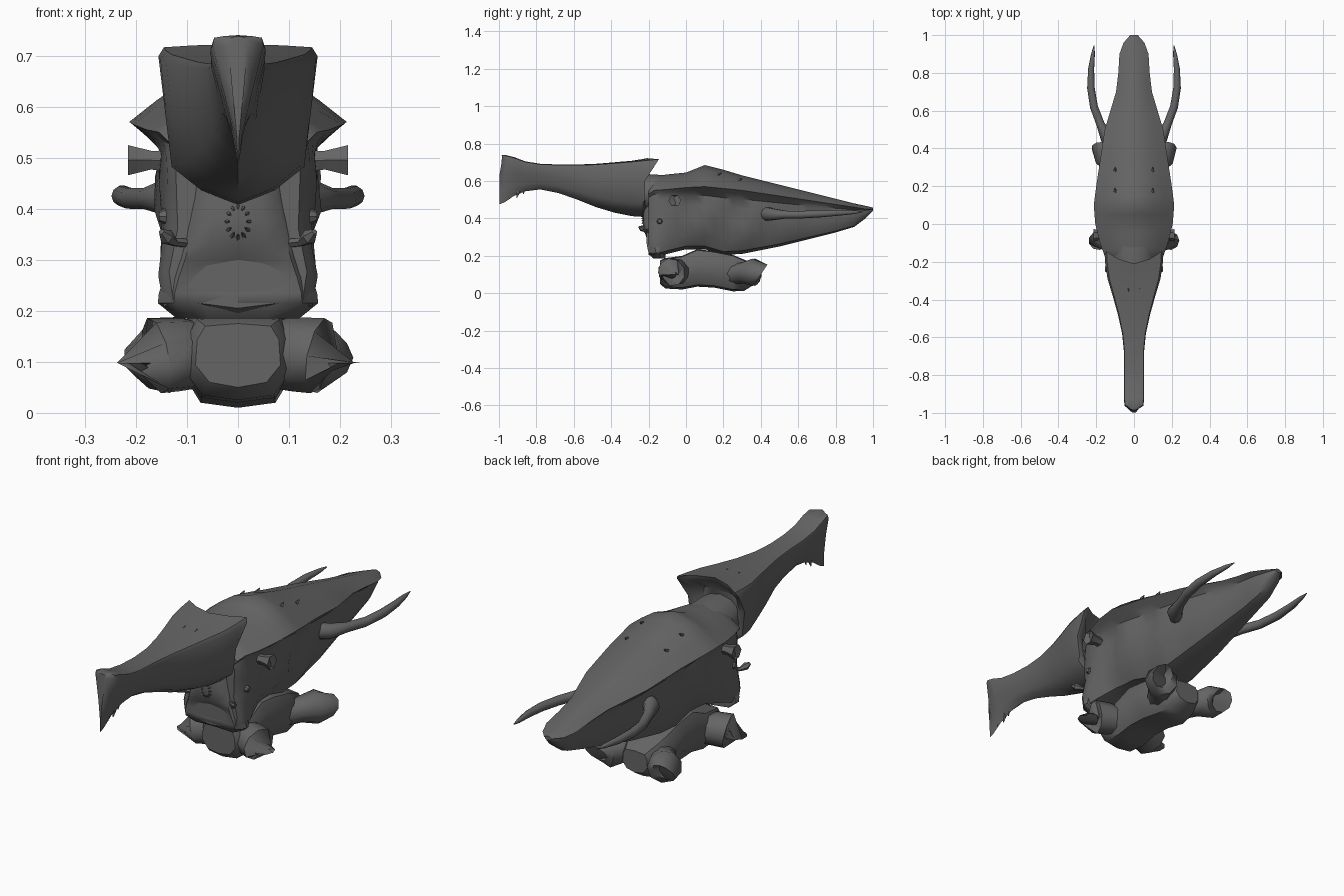
import bpy, bmesh, math
from mathutils import Vector

grey = bpy.data.materials.new("dull grey hide")
grey.diffuse_color = (0.13, 0.13, 0.13, 1)


def finish(bm, name, angle=35):
    bmesh.ops.recalc_face_normals(bm, faces=bm.faces)
    me = bpy.data.meshes.new(name)
    bm.to_mesh(me)
    bm.free()
    ob = bpy.data.objects.new(name, me)
    bpy.context.collection.objects.link(ob)
    me.materials.append(grey)
    bpy.ops.object.select_all(action='DESELECT')
    ob.select_set(True)
    bpy.context.view_layer.objects.active = ob
    bpy.ops.object.shade_smooth_by_angle(angle=math.radians(angle))
    return ob


def skin(bm, rings):
    """Bridge closed rings of points and cap both ends."""
    rows = [[bm.verts.new(p) for p in r] for r in rings]
    n = len(rows[0])
    for a, b in zip(rows, rows[1:]):
        for i in range(n):
            j = (i + 1) % n
            bm.faces.new((a[i], a[j], b[j], b[i]))
    bm.faces.new(rows[0])
    bm.faces.new(rows[-1])


def mirrored(half):
    """Half ring, top centre to bottom centre, completed on the other side."""
    return half + [(-x, y, z) for x, y, z in half[-2:0:-1]]


def tube(bm, path, radii, sides=8, squash=1.0):
    pts = [Vector(p) for p in path]
    rings = []
    for i, p in enumerate(pts):
        d = (pts[min(i + 1, len(pts) - 1)] - pts[max(i - 1, 0)]).normalized()
        u = d.cross(Vector((0, 0, 1)))
        u = (u if u.length > 0.1 else Vector((1, 0, 0))).normalized()
        v = u.cross(d)
        rings.append([p + radii[i] * (u * math.cos(t) + v * squash * math.sin(t))
                      for t in (2 * math.pi * k / sides for k in range(sides))])
    skin(bm, rings)


def side_pair(name, path, radii, sides=8, squash=1.0, angle=35):
    for s, side in ((1, "right"), (-1, "left")):
        bm = bmesh.new()
        tube(bm, [(s * x, y, z) for x, y, z in path], radii, sides, squash)
        finish(bm, side + "_" + name, angle)


def with_midpoints(rows):
    out = [rows[0]]
    for a, b in zip(rows, rows[1:]):
        out += [tuple((p + q) / 2 for p, q in zip(a, b)), b]
    return out


# Body: y, ridge z, rim z, keel z, rim half width, lower half width
body = [(-.20, .60, .53, .205, .135, .135), (-.17, .625, .55, .19, .155, .155),
        (-.10, .635, .555, .21, .18, .15), (0, .645, .565, .235, .205, .13),
        (.10, .685, .57, .235, .213, .125), (.20, .66, .56, .205, .20, .12),
        (.30, .63, .55, .21, .185, .115), (.40, .605, .535, .23, .17, .105),
        (.50, .58, .52, .25, .155, .095), (.60, .555, .505, .275, .125, .08),
        (.70, .53, .49, .30, .095, .065), (.80, .505, .475, .325, .083, .05),
        (.90, .48, .46, .355, .077, .04), (.96, .467, .45, .40, .055, .03),
        (1.0, .458, .45, .44, .02, .012)]
rings = []
for y, zt, zr, zb, w, wl in with_midpoints(body):
    h = zr - zb
    # diagonal skin folds fading out towards the tail
    amp = .014 * min(1, max(0, (.62 - y) * 3)) * min(1, max(0, (y + .2) * 5))
    f1, f2, f3 = (amp * math.sin(y * 26 - k) for k in (2.4, 1.2, 0))
    m = w * .5 + wl * .45
    flat = .72 + .22 * min(1, max(0, (.05 - y) * 5))
    rings.append(mirrored([
        (0, y, zt), (w * .42, y, zt - (zt - zr) * .22), (w * .74, y, zt - (zt - zr) * .62),
        (w, y, zr), (w * .88, y, zr - h * .06), (m * .95, y, zr - h * .14),
        (m * .94 + f1, y, zr - h * .3), (m * .92 + f2, y, zr - h * .52),
        (wl + f3 * .6, y, zb + h * .22), (wl * flat, y, zb + h * .05), (0, y, zb)]))
bm = bmesh.new()
skin(bm, rings)
finish(bm, "body", 38)

# Chest: flared lower front with a sunken middle
bm = bmesh.new()
rings = []
for z, w, front, mid in ((.185, .12, -.175, -.17), (.215, .157, -.20, -.20), (.235, .155, -.205, -.20),
                         (.265, .145, -.21, -.185), (.30, .13, -.212, -.20), (.33, .12, -.212, -.228),
                         (.38, .108, -.212, -.232), (.42, .098, -.212, -.232), (.50, .09, -.205, -.22)):
    half = [(0, mid, z), (w * .45, mid * .7 + front * .3, z), (w * .8, front, z),
            (w, front + .04, z), (w * .97, -.14, z), (0, -.11, z)]
    rings.append(mirrored(half))
skin(bm, rings)
finish(bm, "chest", 45)

# Neck joining the head collar to the body
bm = bmesh.new()
tube(bm, [(0, -.36, .55), (0, -.22, .54), (0, -.10, .52)], [.08, .115, .13], 12, .85)
finish(bm, "neck")

# Head: y, top z, bottom z, top half width, lower half width, lean at bottom, offset of the top centre
head = [(-.98, .738, .475, .018, .002, -.018, -.006), (-.96, .74, .485, .05, .008, -.012, -.01),
        (-.92, .728, .52, .054, .016, 0, 0), (-.86, .705, .545, .053, .024, 0, 0),
        (-.78, .692, .555, .053, .03, 0, 0), (-.68, .688, .535, .053, .035, 0, 0),
        (-.58, .688, .50, .063, .045, 0, 0), (-.48, .692, .46, .085, .07, 0, 0),
        (-.38, .70, .43, .113, .095, 0, 0), (-.29, .708, .412, .14, .12, 0, 0),
        (-.21, .716, .408, .152, .13, -.02, -.03), (-.145, .722, .43, .156, .132, -.075, -.065),
        (-.16, .70, .46, .135, .10, -.06, -.06), (-.25, .65, .48, .085, .07, 0, 0)]
rings = []
for y, zt, zb, w, wl, lean, vee in head:
    h = zt - zb
    rings.append(mirrored([
        (0, y + vee, zt), (w * .55, y + vee * .6, zt - .002), (w * .93, y, zt - h * .02),
        (w, y + lean * .15, zt - h * .08), (w * .5 + wl * .5, y + lean, zt - h * .42),
        (wl, y + lean, zb + h * .24), (wl * .55, y + lean, zb + h * .09),
        (0, y + lean, zb)]))
bm = bmesh.new()
skin(bm, rings)
finish(bm, "head", 48)

# Jagged teeth under the snout
bm = bmesh.new()
for y, z, r in ((-.945, .505, .014), (-.905, .51, .016), (-.87, .53, .012)):
    tube(bm, [(0, y + .012, z + .05), (0, y, z)], [r, .002], 5)
finish(bm, "snout_teeth")

# Swept tusks on the flanks
side_pair("tusk", [(.10, .425, .425), (.145, .455, .422), (.178, .53, .42), (.212, .62, .42),
                   (.228, .72, .425), (.227, .82, .43), (.217, .90, .433), (.211, .945, .435)],
          [.038, .034, .022, .021, .02, .016, .01, .002], 10, 1, 50)
# Flared eye stalks
side_pair("eye_stalk", [(.11, -.06, .492), (.17, -.06, .495), (.215, -.06, .495), (.20, -.06, .495)],
          [.026, .021, .034, .02], 6)
# Cheek knobs
side_pair("cheek_knob", [(.09, -.14, .385), (.13, -.14, .385), (.155, -.14, .385)],
          [.026, .022, .01], 8)
# Small feelers with forked ends
side_pair("feeler", [(.08, -.18, .33), (.125, -.215, .335), (.14, -.235, .345), (.15, -.25, .355)],
          [.01, .009, .016, .006], 6)

# Belly base between the feet
bm = bmesh.new()
rings = []
for y, w, zb, zt in ((-.14, .08, .05, .175), (-.11, .10, .025, .188), (-.02, .105, .02, .20),
                     (.06, .10, .035, .235), (.15, .10, .03, .225), (.25, .105, .01, .205),
                     (.31, .09, .012, .18), (.37, .06, .05, .15)):
    h = zt - zb
    rings.append(mirrored([(0, y, zt), (w * .8, y, zt - .005), (w, y, zb + h * .75),
                           (w * 1.04, y, zb + h * .35), (w * .7, y, zb + .01), (0, y, zb)]))
skin(bm, rings)
finish(bm, "belly_base", 45)

# Stubby feet with hollow ends turned slightly down
side_pair("front_foot", [(.05, -.03, .11), (.11, -.06, .115), (.16, -.078, .112),
                         (.19, -.088, .098), (.16, -.078, .105)],
          [.06, .074, .076, .05, .028], 9, 1, 48)
side_pair("rear_foot", [(.04, .23, .10), (.10, .305, .108), (.145, .362, .112),
                        (.172, .405, .108), (.145, .365, .11)],
          [.06, .056, .074, .054, .03], 9, 1, 48)

# Little thorns on the back and brow, and a ring of teeth on the chest
bm = bmesh.new()
for s in (1, -1):
    for x, y, z in ((.10, .28, .602), (.10, .17, .632), (.03, -.36, .692)):
        tube(bm, [(s * x, y, z), (s * x, y + .02, z + .012)], [.01, .002], 5)
for k in range(12):
    t = 2 * math.pi * k / 12
    c, d = math.cos(t), math.sin(t)
    tube(bm, [(.025 * c, -.222, .375 + .036 * d), (.016 * c, -.238, .375 + .025 * d)], [.006, .001], 5)
finish(bm, "thorns")
